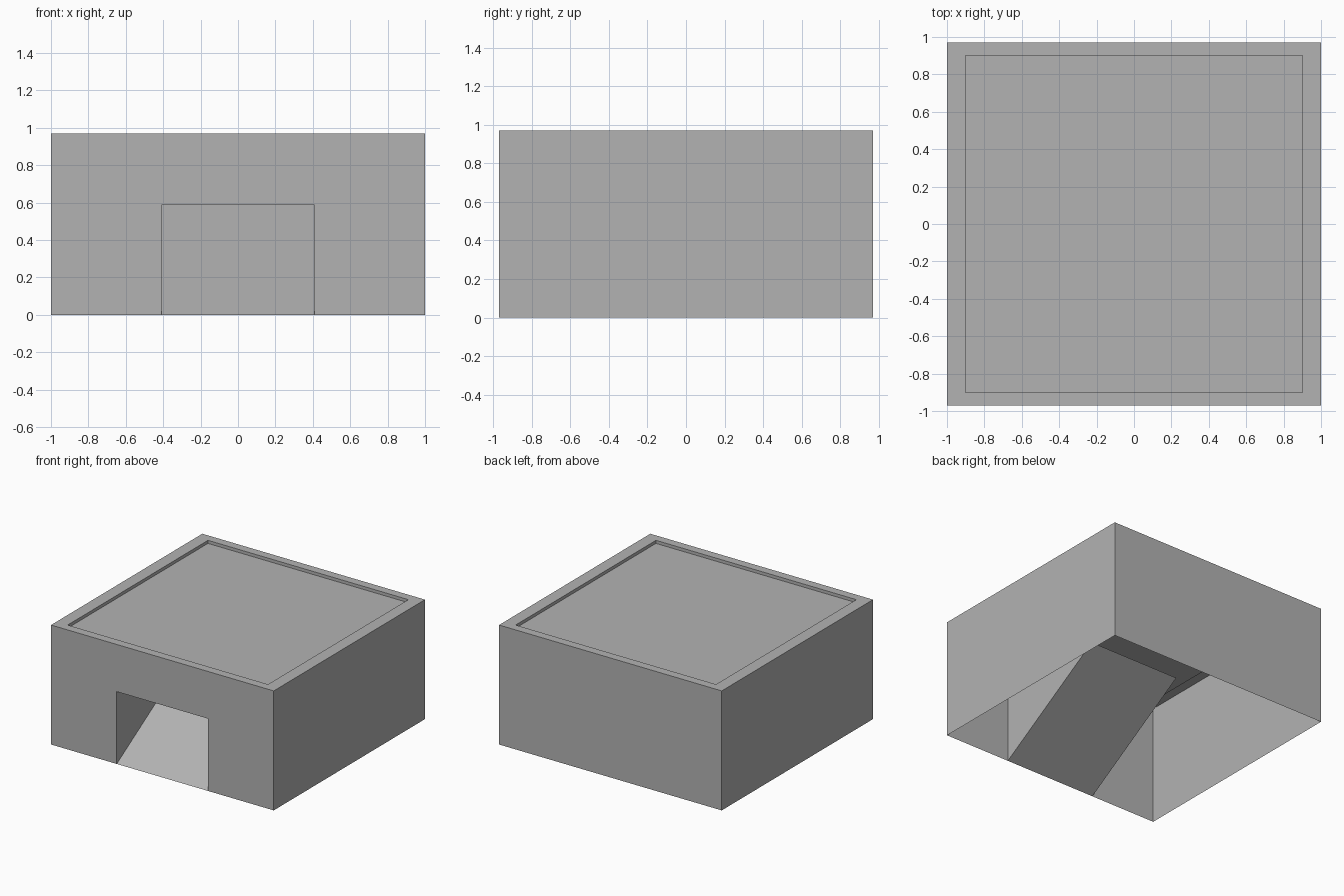
import bpy

cube = bpy.data.objects.get("Cube")
if cube:
    bpy.data.objects.remove(cube, do_unlink=True)

# Overall sizes
HX, HY, H = 1.0, 0.97, 0.97        # outer half width, half depth, height
PANEL, SINK = 0.9, 0.025           # sunken roof panel half size and depth
DOOR_X, DOOR_H = 0.41, 0.587       # doorway half width and height
RAMP_END = 0.0                     # y where the ramp meets the doorway ceiling

grey = bpy.data.materials.new("plain_grey")
grey.use_nodes = True
colour = (0.45, 0.45, 0.45, 1)
grey.diffuse_color = colour
grey.node_tree.nodes["Principled BSDF"].inputs["Base Color"].default_value = colour


def make(name, faces):
    """Flat-shaded object from a list of polygons, sharing equal corners."""
    verts = list(dict.fromkeys(p for f in faces for p in f))
    mesh = bpy.data.meshes.new(name)
    mesh.from_pydata(verts, [], [[verts.index(p) for p in f] for f in faces])
    mesh.materials.append(grey)
    obj = bpy.data.objects.new(name, mesh)
    bpy.context.collection.objects.link(obj)


def ring(hx, hy, z):
    return [(-hx, -hy, z), (hx, -hy, z), (hx, hy, z), (-hx, hy, z)]


def band(low, high):
    """Four quads joining two rings, starting with the front one."""
    return [[low[i], low[(i + 1) % 4], high[(i + 1) % 4], high[i]] for i in range(4)]


base, top = ring(HX, HY, 0), ring(HX, HY, H)
rim, sunk = ring(PANEL, PANEL, H), ring(PANEL, PANEL, H - SINK)

# Side and back walls, open underneath
make("side_and_back_walls", band(base, top)[1:])

# Front wall around the doorway
sill = [(s * DOOR_X, -HY, 0) for s in (-1, 1)]
lintel = [(s * DOOR_X, -HY, DOOR_H) for s in (-1, 1)]
make("front_wall", [[base[0], sill[0], lintel[0], lintel[1], sill[1],
                     base[1], top[1], top[0]]])

# Roof rim and sunken panel
make("roof_rim", band(top, rim) + band(rim, sunk))
make("roof_panel", [sunk])

# Ramp rising from the sill to the doorway ceiling
end = [(s * DOOR_X, RAMP_END, DOOR_H) for s in (-1, 1)]
make("entrance_ramp", [[sill[0], sill[1], end[1], end[0]]])

# Doorway ceiling and triangular side walls
make("doorway_lining", [[lintel[0], end[0], end[1], lintel[1]],
                        [sill[0], end[0], lintel[0]],
                        [sill[1], lintel[1], end[1]]])
